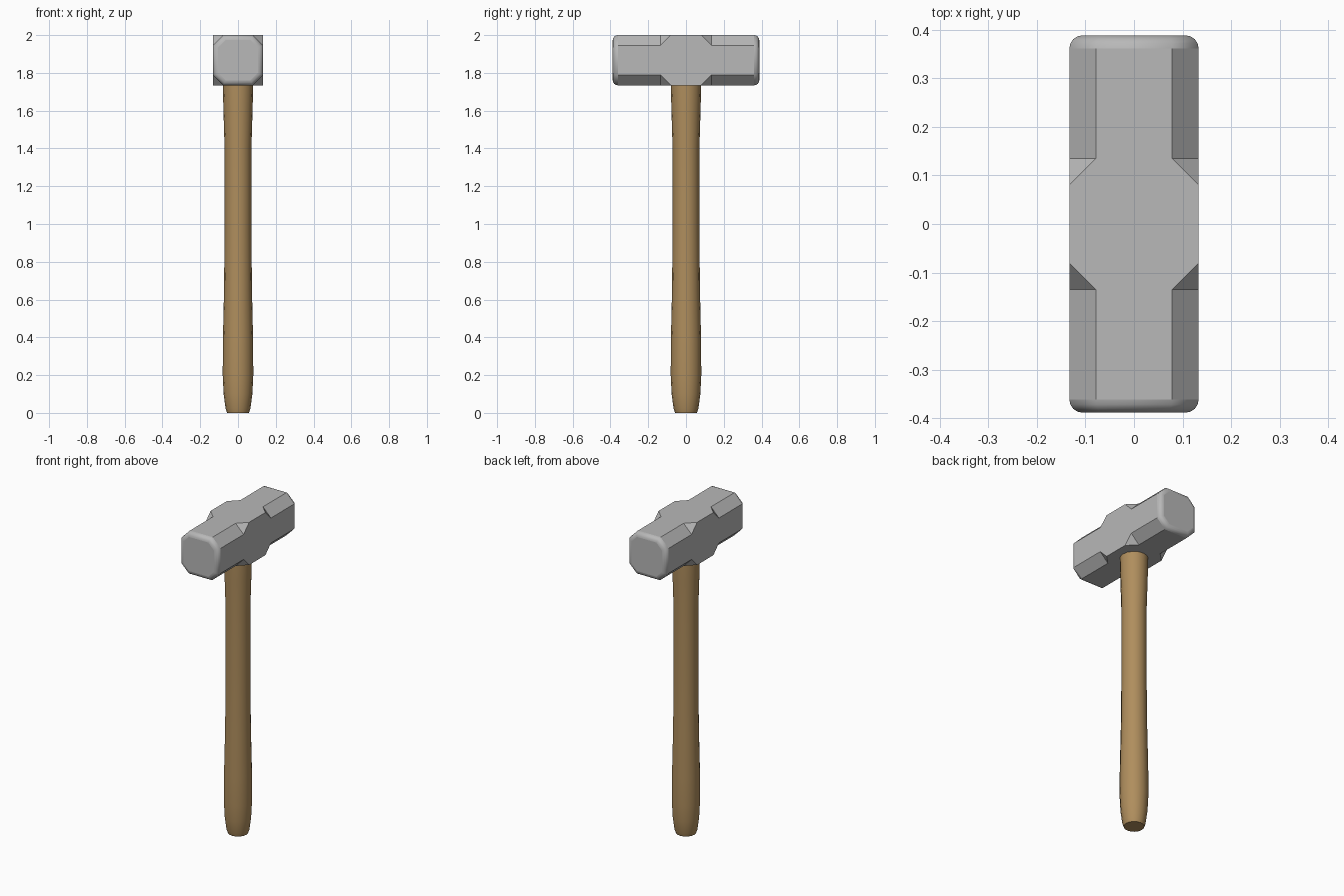
import bpy
import bmesh
import math

default = bpy.data.objects.get("Cube")
if default:
    bpy.data.objects.remove(default, do_unlink=True)


def make_material(name, rgb):
    mat = bpy.data.materials.new(name)
    mat.use_nodes = True
    color = (*rgb, 1.0)
    mat.diffuse_color = color
    mat.node_tree.nodes["Principled BSDF"].inputs["Base Color"].default_value = color
    return mat


def make_object(name, bm, mat):
    bmesh.ops.recalc_face_normals(bm, faces=bm.faces[:])
    mesh = bpy.data.meshes.new(name)
    bm.to_mesh(mesh)
    bm.free()
    mesh.materials.append(mat)
    obj = bpy.data.objects.new(name, mesh)
    bpy.context.collection.objects.link(obj)
    return obj


def loft(bm, rings):
    """Skin a list of equal point rings and cap both ends."""
    loops = [[bm.verts.new(p) for p in ring] for ring in rings]
    for a, b in zip(loops, loops[1:]):
        for i in range(len(a)):
            j = (i + 1) % len(a)
            bm.faces.new((a[i], a[j], b[j], b[i]))
    bm.faces.new(loops[0])
    bm.faces.new(loops[-1])


steel = make_material("steel grey", (0.48, 0.48, 0.48))
wood = make_material("wood brown", (0.43, 0.27, 0.11))

# Hammer head: chamfered ends flowing into a square middle block
HALF, LENGTH, MID_Z = 0.133, 0.388, 1.867
CHAMFER, CHAMFER_START, BLOCK = 0.055, 0.135, 0.08


def head_ring(y, cut):
    inner = HALF - cut
    points = []
    for sx, sz in ((1, 1), (-1, 1), (-1, -1), (1, -1)):
        pair = [(sx * HALF, y, MID_Z + sz * inner),
                (sx * inner, y, MID_Z + sz * HALF)]
        points += pair if sx * sz > 0 else pair[::-1]
    return points


bm = bmesh.new()
stations = [(LENGTH, CHAMFER), (CHAMFER_START, CHAMFER), (BLOCK, 0)]
loft(bm, [head_ring(-y, c) for y, c in stations]
     + [head_ring(y, c) for y, c in reversed(stations)])
bmesh.ops.remove_doubles(bm, verts=bm.verts[:], dist=0.0001)
bmesh.ops.dissolve_limit(bm, angle_limit=math.radians(1),
                         verts=bm.verts[:], edges=bm.edges[:])
bmesh.ops.recalc_face_normals(bm, faces=bm.faces[:])

# Rounded rims around both striking faces
rims = [e for e in bm.edges
        if all(abs(v.co.y) > LENGTH - 0.001 for v in e.verts)]
rounded = bmesh.ops.bevel(bm, geom=rims, offset=0.027, offset_type='OFFSET',
                          segments=4, profile=0.5, affect='EDGES')
for face in rounded["faces"]:
    face.smooth = True
make_object("hammer_head", bm, steel)

# Handle: turned shaft with a swollen grip and a flared neck
SIDES = 16
profile = [(0.058, 0.0), (0.066, 0.025), (0.076, 0.1), (0.081, 0.2),
           (0.08, 0.38), (0.074, 0.65), (0.071, 0.95), (0.071, 1.4),
           (0.077, 1.6), (0.08, 1.72), (0.08, 1.8)]
bm = bmesh.new()
loft(bm, [[(r * math.cos(math.tau * i / SIDES),
            r * math.sin(math.tau * i / SIDES), z) for i in range(SIDES)]
          for r, z in profile])
handle = make_object("handle", bm, wood)
bpy.ops.object.select_all(action='DESELECT')
handle.select_set(True)
bpy.context.view_layer.objects.active = handle
bpy.ops.object.shade_smooth_by_angle(angle=math.radians(30))
